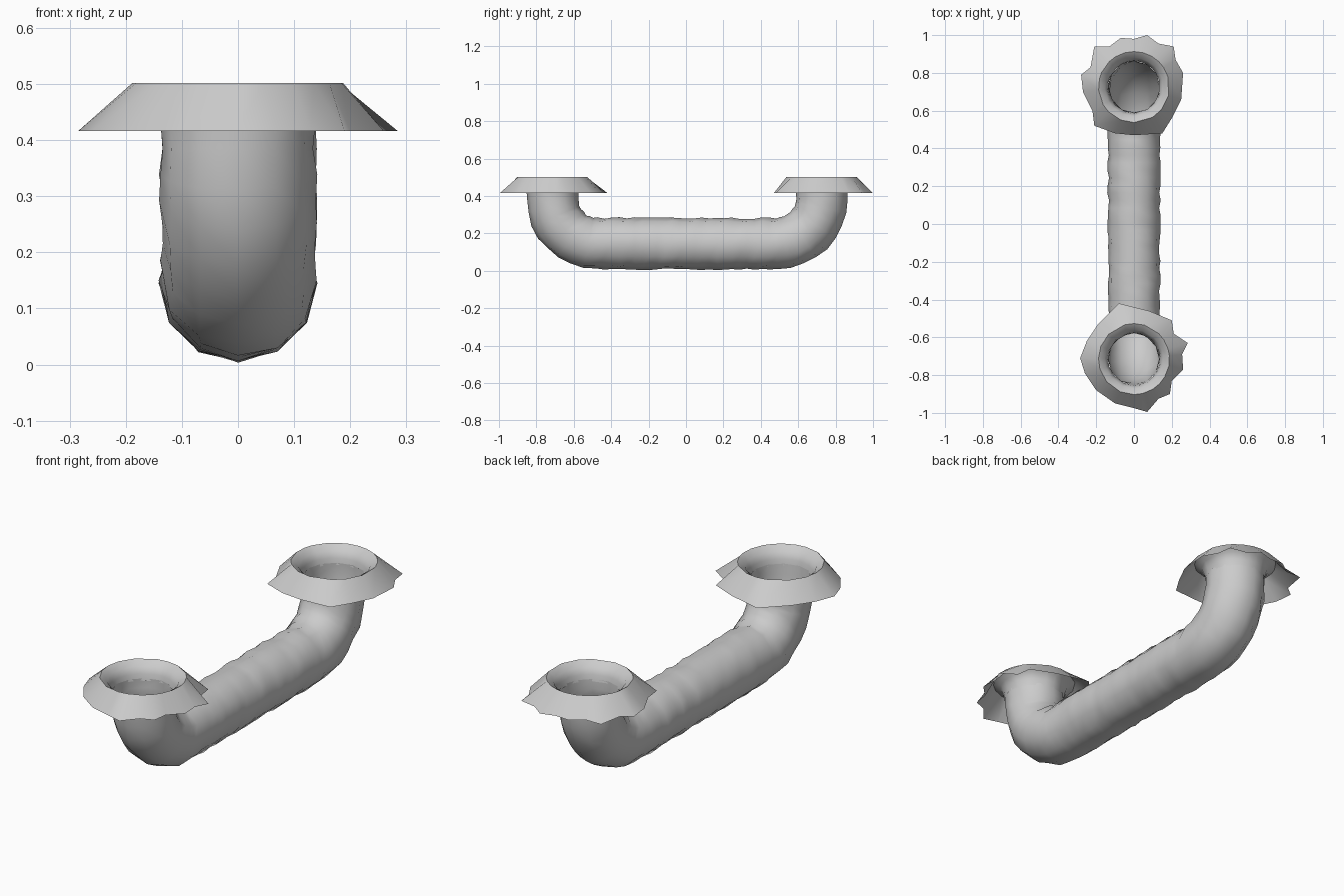
import bpy, bmesh, math, random
from mathutils import Vector

if "Cube" in bpy.data.objects:
    bpy.data.objects.remove(bpy.data.objects["Cube"])

random.seed(4)
SIDES = 12
R = 0.138


def make_object(name, rings, angle):
    """Loft closed rings of points into an open smooth shell."""
    bm = bmesh.new()
    loops = [[bm.verts.new(p) for p in ring] for ring in rings]
    for a, b in zip(loops, loops[1:]):
        n = len(a)
        for i in range(n):
            j = (i + 1) % n
            bm.faces.new((a[i], a[j], b[j], b[i]))
    bmesh.ops.recalc_face_normals(bm, faces=bm.faces)
    mesh = bpy.data.meshes.new(name)
    bm.to_mesh(mesh)
    bm.free()
    obj = bpy.data.objects.new(name, mesh)
    bpy.context.collection.objects.link(obj)
    bpy.ops.object.select_all(action='DESELECT')
    obj.select_set(True)
    bpy.context.view_layer.objects.active = obj
    bpy.ops.object.shade_smooth_by_angle(angle=math.radians(angle))
    return obj


# Tunnel centre line: (y, z, tilt), down one bend, along, and up the other
Z0, ZTOP = 0.145, 0.43
front_y, back_y, bend = -0.715, 0.725, 0.24
path = [(front_y, ZTOP, 0.0)]
for i in range(9):
    t = math.radians(90 * i / 8)
    path.append((front_y + bend * (1 - math.cos(t)),
                 Z0 + bend * (1 - math.sin(t)), t))
y0, y1 = front_y + bend, back_y - bend
for i in range(1, 24):
    path.append((y0 + (y1 - y0) * i / 24, Z0, math.pi / 2))
for i in range(9):
    t = math.radians(90 * i / 8)
    path.append((back_y - bend * (1 - math.sin(t)),
                 Z0 + bend * (1 - math.cos(t)), math.pi / 2 + t))
path.append((back_y, ZTOP, math.pi))

# Lumpy dug-out tunnel wall
rings = []
for k, (y, z, t) in enumerate(path):
    out = Vector((0, -math.cos(t), -math.sin(t)))   # outside of the bend
    side = Vector((1, 0, 0))
    ring = []
    for s in range(SIDES):
        a = 2 * math.pi * s / SIDES
        lump = 0 if k in (0, len(path) - 1) else random.uniform(-0.006, 0.004)
        p = Vector((0, y, z)) + (R + lump) * (out * math.cos(a) + side * math.sin(a))
        p.z = max(p.z, 0.0)
        ring.append(p)
    rings.append(ring)
make_object("tunnel", rings, 50)

# Ragged ground outlines of the two mounds (x, y)
front_outline = [(-.08, -.42), (0, -.44), (.08, -.46), (.2, -.51), (.21, -.58),
                 (.285, -.63), (.255, -.69), (.26, -.77), (.2, -.83), (.19, -.9),
                 (.13, -.925), (.07, -.995), (0, -.975), (-.1, -.95), (-.2, -.88),
                 (-.26, -.79), (-.285, -.71), (-.25, -.62), (-.19, -.53)]
back_outline = [(.07, 1.0), (.13, .955), (.21, .94), (.22, .87), (.26, .8),
                (.25, .66), (.2, .56), (.15, .48), (0, .47), (-.1, .48),
                (-.21, .52), (-.22, .6), (-.27, .7), (-.28, .79), (-.23, .83),
                (-.21, .94), (-.13, .94), (-.07, .985), (0, .98)]


# Mound: throat, rounded lip, then slope to the ragged edge
def mound(name, outline, cy):
    rings = []
    for r, z in [(0.137, 0.42), (0.142, 0.45), (0.155, 0.48), (0.188, 0.502)]:
        ring = []
        for x, y in outline:
            d = Vector((x, y - cy)).normalized() * r
            ring.append((d.x, cy + d.y, z))
        rings.append(ring)
    rings.append([(x, y, 0.416) for x, y in outline])
    return make_object(name, rings, 60)


mound("front_mound", front_outline, front_y)
mound("back_mound", back_outline, back_y)
